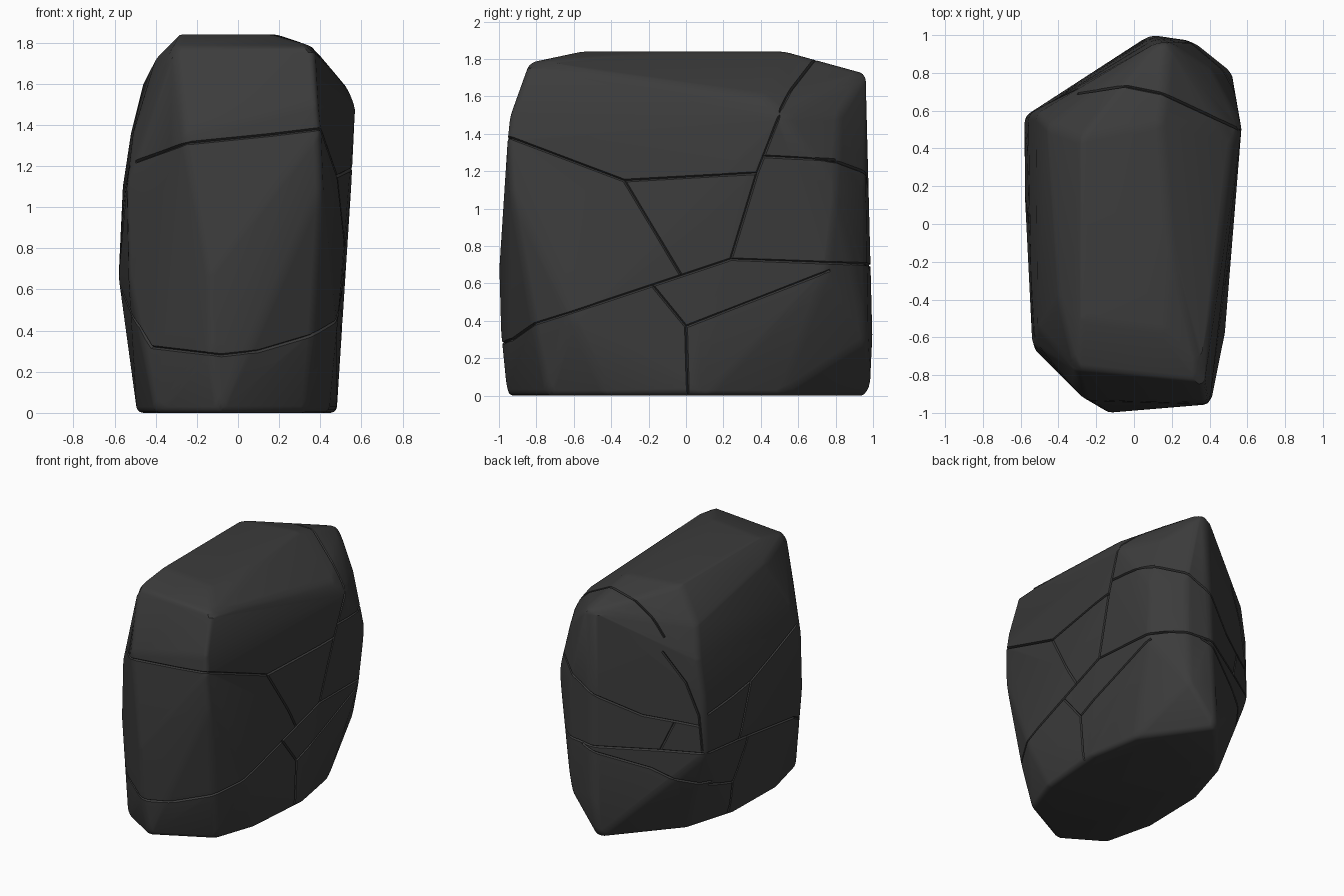
import bpy
import bmesh
import math
from mathutils import Vector
from mathutils.bvhtree import BVHTree

cube = bpy.data.objects.get("Cube")
if cube:
    bpy.data.objects.remove(cube, do_unlink=True)

# Dark stone material
stone = bpy.data.materials.new("dark_stone")
stone.use_nodes = True
colour = (0.045, 0.045, 0.045, 1)
stone.diffuse_color = colour
shader = stone.node_tree.nodes["Principled BSDF"]
shader.inputs["Base Color"].default_value = colour
shader.inputs["Roughness"].default_value = 0.9

# Corner outlines of the boulder, keyed by height
outlines = {
    0: [(.06, .985), (-.36, .5), (-.48, .1), (-.49, -.4), (-.4, -.77), (-.09, -.96),
        (.33, -.74), (.44, -.42), (.48, .1), (.41, .5)],
    .3: [(.09, 1), (.3, .97), (-.13, -.99), (.49, 0)],
    .4: [(.37, -.82), (.48, -.6)],
    .66: [(-.58, .57), (-.58, .2), (-.55, -.3), (-.53, -.66), (-.14, -1),
          (.5, .75), (.1, .98)],
    1.1: [(-.56, .58), (-.54, -.63), (.41, -.94), (.55, .3), (.52, .8), (.32, .96)],
    1.36: [(-.26, -.93), (.4, -.955), (-.51, -.55), (-.52, .58)],
    1.5: [(.57, .52), (.41, .82), (.39, -.94)],
    1.6: [(-.46, .52), (.52, .42)],
    1.72: [(.12, .96), (.19, .96), (-.4, -.4)],
    1.78: [(-.31, -.77), (.37, -.84)],
    1.84: [(-.28, .46), (.14, .53), (.19, -.1), (.16, -.56), (-.28, -.5)],
}

# Boulder body: wrap the corners, merge flat facets, soften the edges
bm = bmesh.new()
for height, ring in outlines.items():
    for x, y in ring:
        bm.verts.new((x, y, height))
bmesh.ops.convex_hull(bm, input=bm.verts)
loose = [v for v in bm.verts if not v.link_faces]
bmesh.ops.delete(bm, geom=loose, context='VERTS')
bmesh.ops.dissolve_limit(bm, angle_limit=math.radians(3), verts=bm.verts, edges=bm.edges)
bmesh.ops.recalc_face_normals(bm, faces=bm.faces)
mesh = bpy.data.meshes.new("boulder")
bm.to_mesh(mesh)
surface = BVHTree.FromBMesh(bm)
bm.free()
mesh.materials.append(stone)
boulder = bpy.data.objects.new("boulder", mesh)
bpy.context.collection.objects.link(boulder)
soften = boulder.modifiers.new("soft_edges", 'BEVEL')
soften.width = 0.03
soften.segments = 3
soften.limit_method = 'ANGLE'
soften.angle_limit = math.radians(8)

# Crack lines drawn flat on each side
cracks = {
    "front": [
        [(-.5, 1.22), (-.25, 1.31), (.15, 1.35), (.4, 1.38)],
        [(-.5, .45), (-.42, .32), (-.08, .28), (.1, .3), (.37, .38)],
    ],
    "right": [
        [(-.94, 1.38), (-.33, 1.15), (.38, 1.19)],
        [(-.33, 1.15), (-.03, .65)],
        [(-.82, .38), (-.6, .45), (-.18, .59), (.24, .73), (.78, .71)],
        [(.24, .73), (.38, 1.19), (.5, 1.5)],
        [(.41, 1.28), (.8, 1.26)],
        [(-.18, .59), (0, .37), (.01, .01)],
        [(0, .37), (.77, .67)],
    ],
    "top": [[(.56, .5), (.15, .69), (-.05, .73), (-.3, .69)]],
    "back": [
        [(-.3, 1.43), (-.45, 1.2), (-.53, .95), (-.55, .68)],
        [(.51, 1.26), (.32, 1.2), (.13, 1.1), (-.19, .94), (-.53, .87)],
        [(.5, .71), (.2, .7), (-.28, .68), (-.56, .66)],
        [(.2, .69), (-.25, .54), (-.52, .38)],
        [(-.38, .89), (-.3, .68)],
    ],
    "left": [
        [(.56, .66), (.18, .62), (-.57, .49), (-.7, .42)],
        [(.45, .36), (.18, .28), (.16, .01)],
        [(.18, .28), (.05, .6)],
        [(.54, .95), (.24, .97), (0, 1), (-.6, 1.2)],
        [(0, 1), (.18, .62)],
    ],
}
# Ray start and direction that press a flat point onto each side
press = {
    "front": lambda a, b: ((a, -3, b), (0, 1, 0)),
    "back": lambda a, b: ((a, 3, b), (0, -1, 0)),
    "right": lambda a, b: ((3, a, b), (-1, 0, 0)),
    "left": lambda a, b: ((-3, a, b), (1, 0, 0)),
    "top": lambda a, b: ((a, b, 3), (0, 0, -1)),
}


def trace(side, line):
    """Sample a flat crack line and press it onto the boulder."""
    path = []
    for start, end in zip(line, line[1:]):
        start, end = Vector(start), Vector(end)
        steps = max(2, int((end - start).length / 0.03))
        for i in range(steps + (end == Vector(line[-1]))):
            flat = start.lerp(end, i / steps)
            origin, direction = press[side](*flat)
            hit = surface.ray_cast(Vector(origin), Vector(direction))[0]
            if hit:
                path.append(hit)
    return path


def tube(bm, path, width, depth):
    """Four-sided closed tube along a path, one edge facing outward."""
    rings = []
    for i, point in enumerate(path):
        along = (path[min(i + 1, len(path) - 1)] - path[max(i - 1, 0)]).normalized()
        out = surface.find_nearest(point)[1]
        out = (out - along * out.dot(along)).normalized()
        side = along.cross(out) * width
        out = out * depth
        rings.append([bm.verts.new(point + o) for o in (out, side, -out, -side)])
    for a, b in zip(rings, rings[1:]):
        for k in range(4):
            n = (k + 1) % 4
            bm.faces.new((a[k], a[n], b[n], b[k]))
    bm.faces.new(rings[0][::-1])
    bm.faces.new(rings[-1])


# Crack cutter
bm = bmesh.new()
for side, lines in cracks.items():
    for line in lines:
        tube(bm, trace(side, line), 0.008, 0.014)
bmesh.ops.recalc_face_normals(bm, faces=bm.faces)
cutter_mesh = bpy.data.meshes.new("crack_cutter")
bm.to_mesh(cutter_mesh)
bm.free()
cutter_mesh.materials.append(stone)
cutter = bpy.data.objects.new("crack_cutter", cutter_mesh)
bpy.context.collection.objects.link(cutter)
cutter.hide_render = True

# Carve the cracks and keep the finished mesh
carve = boulder.modifiers.new("cracks", 'BOOLEAN')
carve.operation = 'DIFFERENCE'
carve.solver = 'EXACT'
carve.use_self = True
carve.object = cutter
bpy.context.view_layer.objects.active = boulder
boulder.select_set(True)
for name in ("soft_edges", "cracks"):
    bpy.ops.object.modifier_apply(modifier=name)
bpy.data.objects.remove(cutter, do_unlink=True)
bpy.ops.object.shade_smooth_by_angle(angle=math.radians(32))
